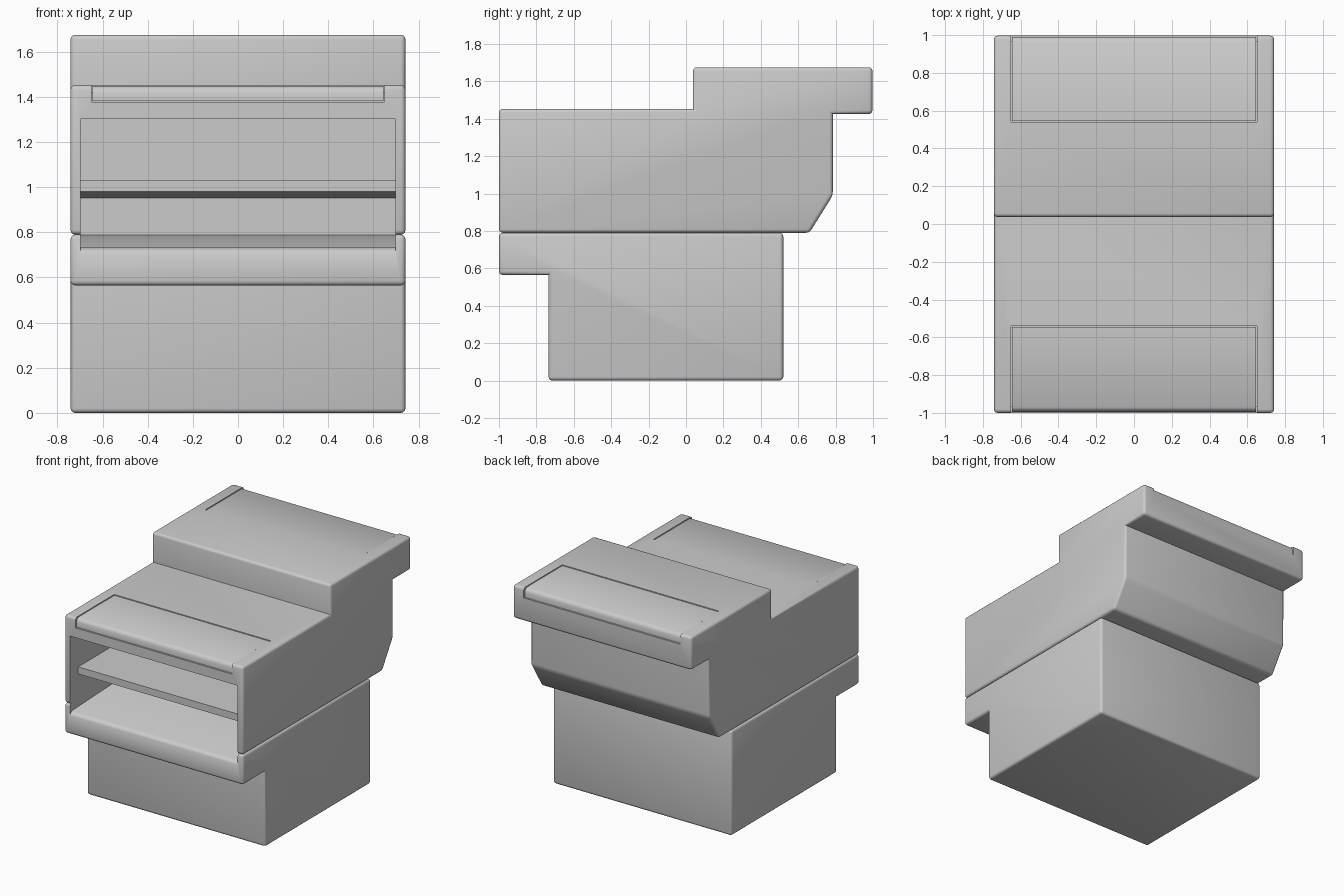
import bpy, bmesh

if "Cube" in bpy.data.objects:
    bpy.data.objects.remove(bpy.data.objects["Cube"])

W = 0.742  # half width of the body


def extrude_profile(name, pts, half_width, bevel=0.0, segments=3):
    """Extrude a (y, z) profile along x and round its convex edges."""
    bm = bmesh.new()
    face = bm.faces.new([bm.verts.new((-half_width, y, z)) for y, z in pts])
    ext = bmesh.ops.extrude_face_region(bm, geom=[face])
    verts = [g for g in ext["geom"] if isinstance(g, bmesh.types.BMVert)]
    bmesh.ops.translate(bm, verts=verts, vec=(2 * half_width, 0, 0))
    bmesh.ops.recalc_face_normals(bm, faces=bm.faces)
    if bevel:
        edges = [e for e in bm.edges if e.is_convex]
        bmesh.ops.bevel(bm, geom=edges, offset=bevel, segments=segments,
                        profile=0.5, affect='EDGES', clamp_overlap=True)
    me = bpy.data.meshes.new(name)
    bm.to_mesh(me)
    bm.free()
    ob = bpy.data.objects.new(name, me)
    bpy.context.collection.objects.link(ob)
    return ob


def activate(ob):
    bpy.ops.object.select_all(action='DESELECT')
    ob.select_set(True)
    bpy.context.view_layer.objects.active = ob


def cut(ob, pts, half_width):
    """Subtract an extruded profile, then remove the cutter."""
    cutter = extrude_profile("cutter", pts, half_width)
    cutter.hide_render = True
    mod = ob.modifiers.new("cut", 'BOOLEAN')
    mod.operation, mod.solver, mod.object = 'DIFFERENCE', 'EXACT', cutter
    activate(ob)
    bpy.ops.object.modifier_apply(modifier=mod.name)
    bpy.data.objects.remove(cutter)


def smooth(ob):
    activate(ob)
    bpy.ops.object.shade_smooth_by_angle(angle=0.6)


# Upper housing with raised, overhanging rear
upper = extrude_profile("upper_housing", [
    (-1, 0.79), (-1, 1.452), (0.037, 1.452), (0.037, 1.675), (0.997, 1.675),
    (0.997, 1.425), (0.785, 1.425), (0.785, 0.99), (0.66, 0.79)], W, 0.02)

# Front opening, running down through the underside
cut(upper, [(-1.1, 0.7), (-1.1, 1.303), (0.4, 1.303), (0.4, 0.7)], 0.697)

# Lower base with front ledge
base = extrude_profile("lower_base", [
    (-1, 0.565), (-1, 0.79), (0.52, 0.79), (0.52, 0.0),
    (-0.735, 0.0), (-0.735, 0.565)], W, 0.02)

# Sloped tray floor with rounded front lip
cut(base, [(-1.1, 0.9), (-1.1, 0.69), (-1.001, 0.705), (-0.992, 0.72),
           (-0.97, 0.732), (0.4, 0.788), (0.4, 0.9)], 0.697)

# Inner shelf with tapering underside
shelf = extrude_profile("inner_shelf", [
    (-0.9, 0.98), (-0.9, 1.033), (0.41, 1.033), (0.41, 0.953)], 0.699)


def lid(name, sign, top):
    """Inset lid that wraps over an outer top edge; sign picks front or rear."""
    end = 0.997 if sign > 0 else 1.0

    def place(pts):
        return [(sign * y, top + z) for y, z in pts]

    cut(upper, place([(0.54, 0.1), (0.54, -0.03), (end - 0.03, -0.03),
                      (end - 0.03, -0.075), (end + 0.1, -0.075),
                      (end + 0.1, 0.1)]), 0.65)
    face = end - 0.006
    return extrude_profile(name, place([
        (0.545, -0.004), (0.545, -0.035), (end - 0.035, -0.035),
        (end - 0.035, -0.071), (face, -0.071), (face, -0.032),
        (face - 0.008, -0.014), (face - 0.024, -0.004)]), 0.645)


# Front and rear lids
lids = [lid("front_lid", -1, 1.452), lid("rear_lid", 1, 1.675)]

for part in [upper, base, shelf] + lids:
    smooth(part)
